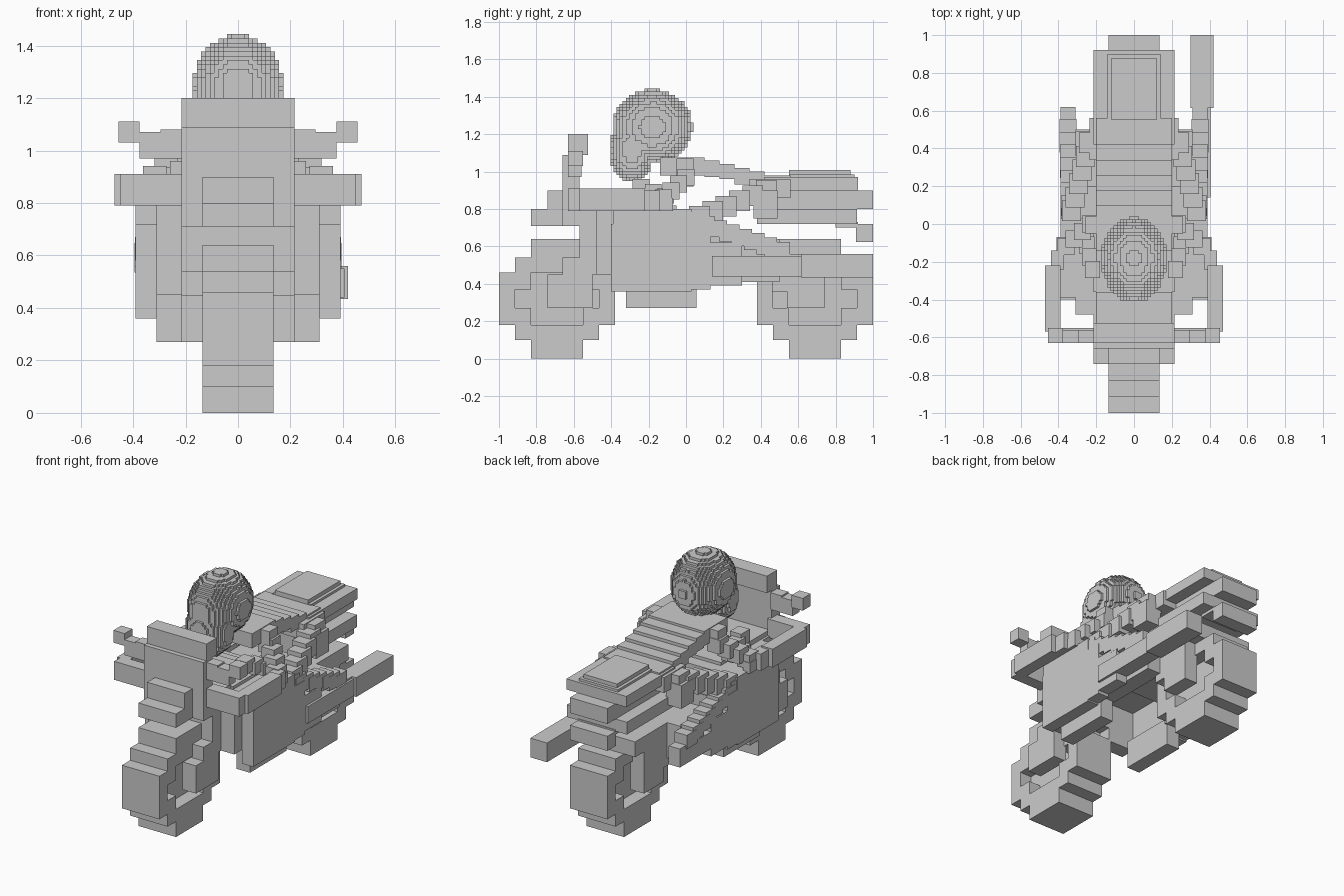
import bpy, bmesh
from mathutils import Vector

if "Cube" in bpy.data.objects:
    bpy.data.objects.remove(bpy.data.objects["Cube"], do_unlink=True)

grey = bpy.data.materials.new("light grey")
grey.use_nodes = True
grey.diffuse_color = (0.6, 0.6, 0.6, 1)
grey.node_tree.nodes["Principled BSDF"].inputs["Base Color"].default_value = grey.diffuse_color


def finish(name, bm):
    mesh = bpy.data.meshes.new(name)
    bm.to_mesh(mesh)
    bm.free()
    mesh.materials.append(grey)
    obj = bpy.data.objects.new(name, mesh)
    bpy.context.collection.objects.link(obj)
    return obj


def add_box(bm, x, y, z):
    verts = bmesh.ops.create_cube(bm, size=1)["verts"]
    for v in verts:
        v.co = Vector([(a + b) / 2 + c * (b - a) for (a, b), c in zip((x, y, z), v.co)])


def blocks(name, *boxes, mirror=False):
    """Each box is x0, x1, y0, y1, z0, z1; mirror repeats it on the other side."""
    bm = bmesh.new()
    for x0, x1, y0, y1, z0, z1 in boxes:
        add_box(bm, (x0, x1), (y0, y1), (z0, z1))
        if mirror:
            add_box(bm, (-x1, -x0), (y0, y1), (z0, z1))
    return finish(name, bm)


def centred(name, *boxes):
    """Each box is half width, y0, y1, z0, z1."""
    return blocks(name, *[(-b[0], *b) for b in boxes])


def stair(name, start, end, size, count):
    """Mirrored limb of overlapping blocks stepping from start to end."""
    bm = bmesh.new()
    for i in range(count):
        c = Vector(start).lerp(Vector(end), i / (count - 1))
        for side in (1, -1):
            spans = [(c[k] - size[k] / 2, c[k] + size[k] / 2) for k in range(3)]
            if side < 0:
                spans[0] = (-spans[0][1], -spans[0][0])
            add_box(bm, *spans)
    return finish(name, bm)


# Wheels: stepped tyre ring around a thin recessed disc
def wheel(name, y):
    w = 0.135
    centred(name + "_tyre",
            (w, y - .14, y + .14, 0, .1), (w, y - .14, y + .14, .54, .64),
            (w, y - .225, y + .225, .1, .18), (w, y - .225, y + .225, .46, .54),
            (w, y - .31, y - .225, .18, .46), (w, y + .225, y + .31, .18, .46),
            (w, y - .225, y - .14, .18, .27), (w, y + .14, y + .225, .18, .27),
            (w, y - .225, y - .14, .37, .46), (w, y + .14, y + .225, .37, .46))
    centred(name + "_disc", (.05, y - .225, y + .225, .18, .46))


wheel("front_wheel", -.69)
wheel("rear_wheel", .69)

# Front fork and nose
blocks("front_fork", (.12, .215, -.74, -.5, .27, .45), (.12, .215, -.66, -.48, .45, .54),
       (.12, .215, -.57, -.38, .45, .64), mirror=True)
centred("steering_head", (.215, -.57, -.38, .54, .8))
centred("nose", (.135, -.83, -.55, .71, .8))
centred("nose_light", (.135, -.74, -.6, .8, .9))
centred("windshield", (.215, -.66, -.57, .71, 1.09), (.215, -.63, -.525, 1.09, 1.2))

# Hollow fairing: side panels under a deck
blocks("fairing_panel", (.31, .39, -.4, .03, .36, .72), (.31, .39, .03, .13, .37, .72),
       (.31, .39, .13, .3, .39, .62), (.215, .31, -.48, -.38, .45, .72), mirror=True)
centred("deck", (.39, -.39, .03, .71, .8), (.31, -.48, -.38, .71, .8))
blocks("belly_panel", (.215, .31, -.32, .055, .27, .45), mirror=True)
centred("under_seat_frame", (.31, .03, .5, .55, .64), (.31, .03, .2, .64, .72))
centred("tank", (.215, -.36, -.05, .8, .82), (.2, -.57, -.36, .8, .83))

# Handlebar, grips and mirrors
blocks("handlebar", (.2, .45, -.63, -.55, .79, .91), mirror=True)
blocks("grip", (.39, .47, -.57, -.22, .79, .91), (.37, .44, -.24, -.14, .79, .9),
       (.36, .41, -.16, -.07, .79, .86), mirror=True)
blocks("mirror_arm", (.215, .295, -.63, -.56, .97, 1.08), (.295, .375, -.63, -.56, .97, 1.07),
       (.375, .455, -.63, -.55, 1.03, 1.11), mirror=True)

# Rear forks and exhaust
blocks("rear_fork", (.12, .215, .46, .74, .36, .55), (.12, .215, .54, .74, .27, .4),
       mirror=True)
blocks("swing_arm", (.2, .31, .05, .5, .41, .55), (.31, .39, -.03, .62, .44, .55), mirror=True)
centred("rear_mudguard", (.215, .5, .83, .54, .64))
blocks("exhaust", (.3, .42, .615, 1, .435, .56), (.31, .405, .14, .62, .44, .55))

# Tail unit: two wide decks with a recessed band between
centred("tail", (.215, .38, .915, .72, .8), (.135, .38, 1, .8, .9), (.215, .42, .92, .9, .97),
        (.14, .55, .9, .965, .985), (.12, .55, .88, .98, 1.01))
centred("tail_light", (.135, .91, 1, .625, .72), (.135, .8, .92, .7, .73))

# Rider: sloping back, arms and legs
centred("rider_back", (.2, -.14, .1, .98, 1.075), (.2, .1, .18, .97, 1.06), (.2, .18, .26, .96, 1.04),
        (.2, .26, .34, .93, 1.02), (.2, .34, .42, .91, 1.0), (.2, .42, .56, .88, .98),
        (.235, .34, .56, .86, .96))
blocks("shoulder", (.18, .26, -.05, .04, .92, 1.07), mirror=True)
stair("upper_arm", (.23, 0, .97), (.36, -.12, .86), (.09, .09, .09), 4)
stair("forearm", (.22, -.24, .92), (.25, -.11, .87), (.08, .09, .08), 3)
stair("thigh", (.24, .43, .9), (.33, .07, .76), (.1, .11, .11), 6)
stair("shin", (.34, .03, .74), (.35, .5, .58), (.09, .11, .09), 8)
blocks("hip", (.2, .31, .36, .49, .75, .9), (.31, .39, .42, .62, .5, .56), mirror=True)


# Helmet: finely stepped shell with a lower chin
def in_helmet(i, j, k):
    p = Vector((i, j, k)) * step
    for centre, radii in (((0, -.18, 1.24), (.174, .215, .2)), ((0, -.29, 1.115), (.145, .12, .17))):
        if sum(((a - c) / r) ** 2 for a, c, r in zip(p, centre, radii)) <= 1:
            return True
    return False


step = .0165
cells = {(i, j, k) for i in range(-13, 14) for j in range(-28, 6) for k in range(54, 92)
         if in_helmet(i, j, k)}
bm = bmesh.new()
for cell in cells:
    for axis in range(3):
        for sign in (1, -1):
            normal = Vector([sign if a == axis else 0 for a in range(3)])
            if tuple(int(c + n) for c, n in zip(cell, normal)) in cells:
                continue
            u = Vector([1 if a == (axis + 1) % 3 else 0 for a in range(3)])
            v = normal.cross(u)
            mid = Vector(cell) + normal / 2
            corners = (u + v, v - u, -u - v, u - v)
            bm.faces.new([bm.verts.new((mid + c / 2) * step) for c in corners])
bmesh.ops.remove_doubles(bm, verts=bm.verts[:], dist=.001)
finish("helmet", bm)
